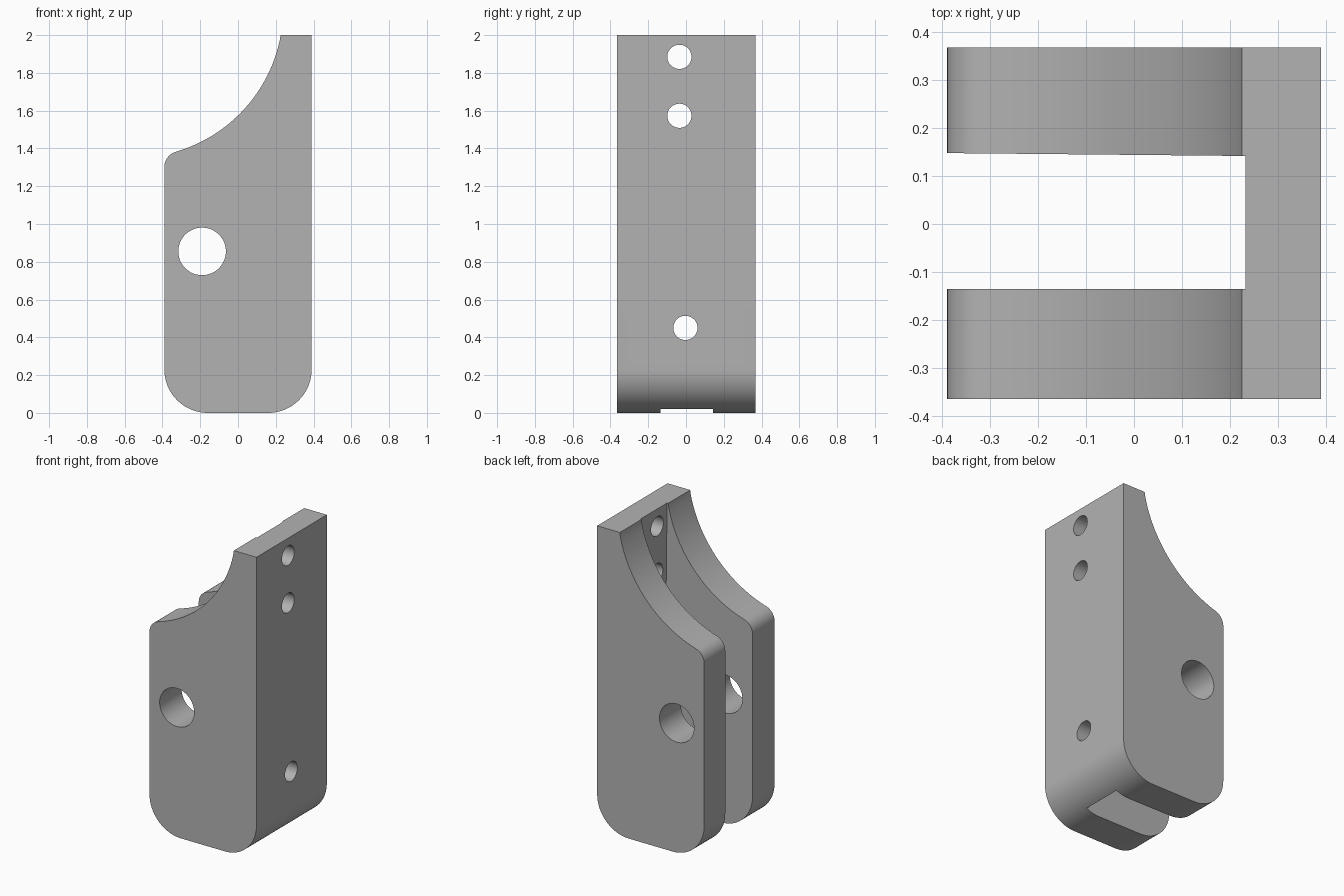
import bpy, bmesh
from math import sin, cos, radians
from mathutils import Matrix

if "Cube" in bpy.data.objects:
    bpy.data.objects.remove(bpy.data.objects["Cube"])

grey = bpy.data.materials.new("plain grey")
grey.use_nodes = True
grey.diffuse_color = (0.45, 0.45, 0.45, 1)
grey.node_tree.nodes["Principled BSDF"].inputs["Base Color"].default_value = grey.diffuse_color


def link(name, bm):
    bmesh.ops.recalc_face_normals(bm, faces=bm.faces)
    mesh = bpy.data.meshes.new(name)
    bm.to_mesh(mesh)
    bm.free()
    mesh.materials.append(grey)
    obj = bpy.data.objects.new(name, mesh)
    bpy.context.collection.objects.link(obj)
    return obj


def arc(cx, cz, r, start, end, steps):
    angles = [radians(start + (end - start) * i / steps) for i in range(steps + 1)]
    return [(cx + r * cos(a), cz + r * sin(a)) for a in angles]


def extrude(name, points, axis):
    """Loft matching front and back outlines into a closed solid."""
    bm = bmesh.new()
    front, back = [[bm.verts.new(p) for p in ring] for ring in (points, axis)]
    bm.faces.new(front)
    bm.faces.new(back[::-1])
    n = len(front)
    for i in range(n):
        j = (i + 1) % n
        bm.faces.new((front[i], front[j], back[j], back[i]))
    return link(name, bm)


def drill(name, location, radius, axis):
    bm = bmesh.new()
    turn = Matrix.Rotation(radians(90), 4, 'Y' if axis == 'X' else 'X')
    bmesh.ops.create_cone(bm, cap_ends=True, segments=48, radius1=radius, radius2=radius,
                          depth=1 if axis == 'X' else 2,
                          matrix=Matrix.Translation(location) @ turn)
    return link(name, bm)


# Bracket body: rounded base, scooped upper edge, small shoulder fillet
HALF, BASE_R = 0.39, 0.23
outline = arc(-HALF + BASE_R, BASE_R, BASE_R, 180, 270, 20)
outline += arc(HALF - BASE_R, BASE_R, BASE_R, 270, 360, 20)
outline += [(HALF, 2), (0.225, 2)]
outline += arc(-0.55, 2.14, 0.789, -12, -73.7, 36)
outline += arc(-0.305, 1.301, 0.085, 106.3, 180, 14)[1:]
body = extrude("bracket_body", [(x, -0.365, z) for x, z in outline],
               [(x, 0.368, z) for x, z in outline])


# Slot between the two cheeks, with a gently sloping floor
def slot_ring(z, floor):
    return [(-0.6, -0.136, z), (floor, -0.136, z), (floor, 0.142, z), (-0.6, 0.15, z)]


cutters = [extrude("slot_cutter", slot_ring(-0.1, 0.258), slot_ring(2.1, 0.232))]

# Pivot hole through the cheeks and screw holes through the spine
cutters.append(drill("pivot_hole_cutter", (-0.19, 0, 0.855), 0.126, 'Y'))
for y, z in ((-0.035, 1.885), (-0.035, 1.573), (-0.003, 0.45)):
    cutters.append(drill("screw_hole_cutter", (0.6, y, z), 0.064, 'X'))

bpy.ops.object.select_all(action='DESELECT')
body.select_set(True)
bpy.context.view_layer.objects.active = body
for cutter in cutters:
    cutter.hide_render = True
    mod = body.modifiers.new("cut", 'BOOLEAN')
    mod.operation = 'DIFFERENCE'
    mod.solver = 'EXACT'
    mod.object = cutter
    bpy.ops.object.modifier_apply(modifier=mod.name)
for cutter in cutters:
    bpy.data.objects.remove(cutter)

bpy.ops.object.shade_smooth_by_angle(angle=radians(30))
